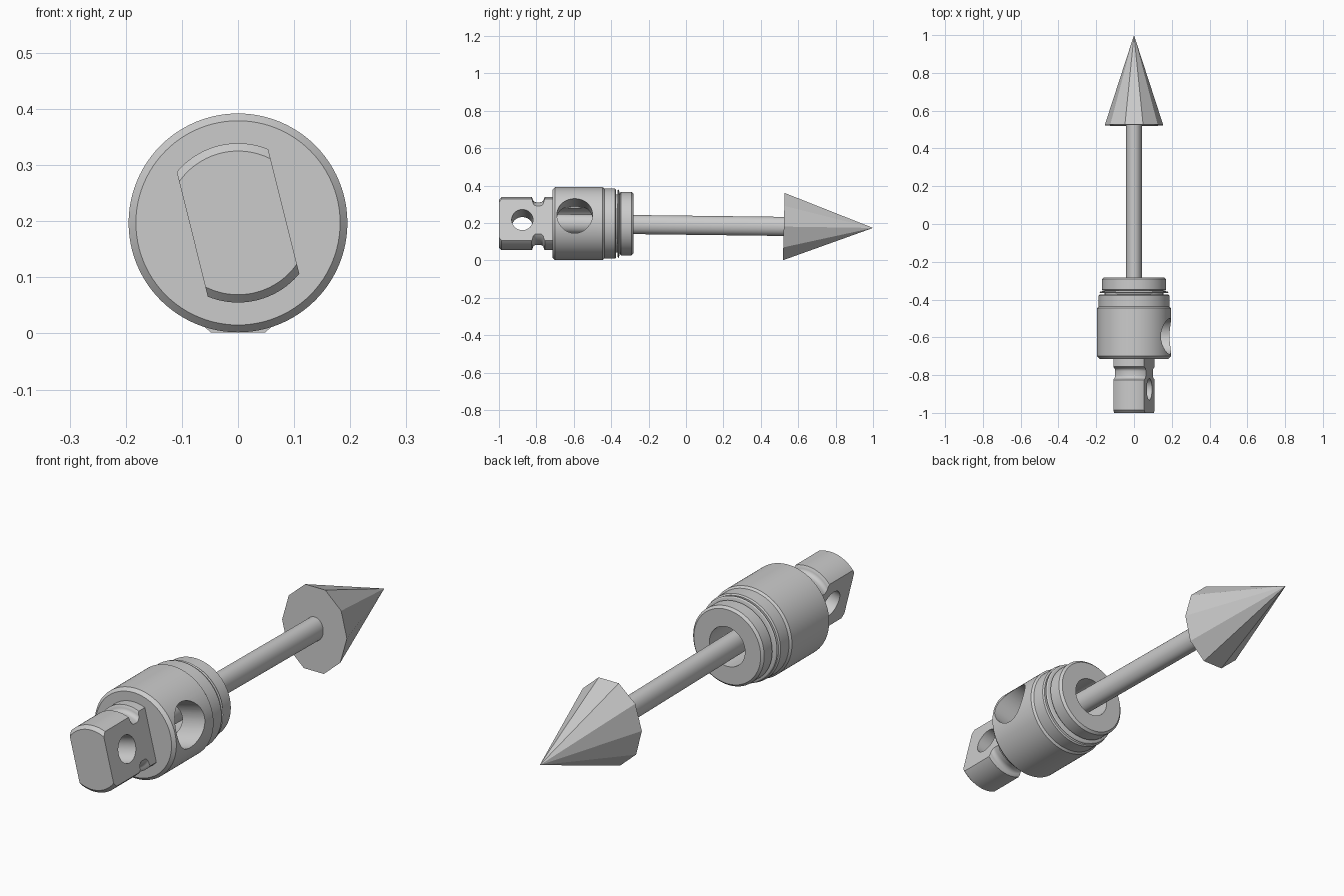
import bpy, bmesh, math
from mathutils import Matrix, Vector

cube = bpy.data.objects.get("Cube")
if cube:
    bpy.data.objects.remove(cube)

AXIS_Z = 0.197                 # height of the main turning axis
TILT = math.radians(-14)       # roll of the flats and cross holes

steel = bpy.data.materials.new("grey_steel")
steel.use_nodes = True
colour = (0.6, 0.6, 0.6, 1)
steel.diffuse_color = colour
steel.node_tree.nodes["Principled BSDF"].inputs["Base Color"].default_value = colour


def make(name, bm):
    bmesh.ops.recalc_face_normals(bm, faces=bm.faces)
    mesh = bpy.data.meshes.new(name)
    bm.to_mesh(mesh)
    bm.free()
    mesh.materials.append(steel)
    obj = bpy.data.objects.new(name, mesh)
    bpy.context.collection.objects.link(obj)
    return obj


def lathe(name, profile, steps=96):
    """Turn a closed (y, radius) profile around the main axis."""
    bm = bmesh.new()
    rings = []
    for y, r in profile:
        if r == 0:
            rings.append([bm.verts.new((0, y, AXIS_Z))] * steps)
        else:
            rings.append([bm.verts.new((r * math.cos(a), y, AXIS_Z + r * math.sin(a)))
                          for a in (math.tau * i / steps for i in range(steps))])
    for a, b in zip(rings, rings[1:]):
        for i in range(steps):
            j = (i + 1) % steps
            quad = list(dict.fromkeys((a[i], a[j], b[j], b[i])))
            bm.faces.new(quad)
    return make(name, bm)


def rolled(name, y, build):
    """Build a cutter in the rolled frame, centred on the axis at y."""
    bm = bmesh.new()
    build(bm)
    bm.transform(Matrix.Translation((0, y, AXIS_Z)) @ Matrix.Rotation(TILT, 4, 'Y'))
    obj = make(name, bm)
    obj.hide_render = True
    return obj


def drill(r, x0, x1):
    def build(bm):
        m = Matrix.Translation(((x0 + x1) / 2, 0, 0)) @ Matrix.Rotation(math.pi / 2, 4, 'Y')
        bmesh.ops.create_cone(bm, cap_ends=True, segments=64, radius1=r, radius2=r,
                              depth=x1 - x0, matrix=m)
    return build


def block(sx, sy, sz):
    def build(bm):
        bmesh.ops.create_cube(bm, size=1, matrix=Matrix.Diagonal((sx, sy, sz, 1)))
    return build


def apply_boolean(obj, cutter, operation):
    mod = obj.modifiers.new(operation.lower(), 'BOOLEAN')
    mod.operation, mod.solver, mod.object = operation, 'EXACT', cutter
    bpy.context.view_layer.objects.active = obj
    bpy.ops.object.modifier_apply(modifier=mod.name)
    bpy.data.objects.remove(cutter)


def smooth(obj):
    bpy.ops.object.select_all(action='DESELECT')
    obj.select_set(True)
    bpy.context.view_layer.objects.active = obj
    bpy.ops.object.shade_smooth_by_angle(angle=math.radians(25))


# Hollow piston body: main barrel, shoulder, thin seal lip, groove, end flange
body = lathe("piston_body", [
    (-0.714, 0), (-0.714, 0.182), (-0.7, 0.195), (-0.446, 0.195), (-0.437, 0.187),
    (-0.379, 0.187), (-0.374, 0.181), (-0.374, 0.155), (-0.366, 0.155), (-0.366, 0.178),
    (-0.362, 0.183), (-0.358, 0.178), (-0.353, 0.155), (-0.353, 0.164), (-0.347, 0.17),
    (-0.292, 0.17), (-0.282, 0.16), (-0.282, 0.085), (-0.69, 0.085), (-0.69, 0)])
apply_boolean(body, rolled("cross_drill", -0.595, drill(0.095, 0, 0.3)), 'DIFFERENCE')
smooth(body)

# Front tang: turned, with a round-cornered neck groove, two flats and a pin hole
corner = [(math.cos(a), math.sin(a)) for a in (math.pi / 2 * i / 6 for i in range(7))]
neck = [(-0.8 - 0.02 * c, 0.134 - 0.02 * s) for c, s in corner]
neck += [(-0.78 + 0.02 * c, 0.134 - 0.02 * s) for c, s in reversed(corner)]
tang = lathe("front_tang", [(-1, 0), (-1, 0.128), (-0.986, 0.142), (-0.825, 0.142)] + neck +
             [(-0.755, 0.142), (-0.71, 0.142), (-0.71, 0)])
apply_boolean(tang, rolled("flats", -0.85, block(0.168, 0.5, 0.5)), 'INTERSECT')
apply_boolean(tang, rolled("pin_drill", -0.875, drill(0.057, -0.3, 0.3)), 'DIFFERENCE')
smooth(tang)


# Rod and pointed head share a slightly flattened, slightly drooping axis
def taper(name, start, end, r1, r2, sides, turn=0):
    start, end = Vector(start), Vector(end)
    along = end - start
    bm = bmesh.new()
    bmesh.ops.create_cone(bm, cap_ends=True, segments=sides, radius1=r1, radius2=r2,
                          depth=along.length, matrix=Matrix.Rotation(turn, 4, 'Z'))
    squash = Matrix.Diagonal((0.82, 1, 1, 1))
    bm.transform(Matrix.Translation((start + end) / 2) @ squash
                 @ along.to_track_quat('Z', 'X').to_matrix().to_4x4())
    return make(name, bm)


rod = taper("piston_rod", (0, -0.689, 0.197), (0, 0.53, 0.182), 0.051, 0.051, 48)
smooth(rod)
# Ten-sided head with flat facets at top and bottom
head = bmesh.new()
base = [head.verts.new((0.155 * math.cos(a), 0.523 + 0.005 * math.sin(a), 0.181 + 0.189 * math.sin(a)))
        for a in (math.tau * i / 10 for i in range(10))]
tip = head.verts.new((0, 1, 0.174))
head.faces.new(base)
for i in range(10):
    head.faces.new((base[i], base[(i + 1) % 10], tip))
make("pointed_head", head)
